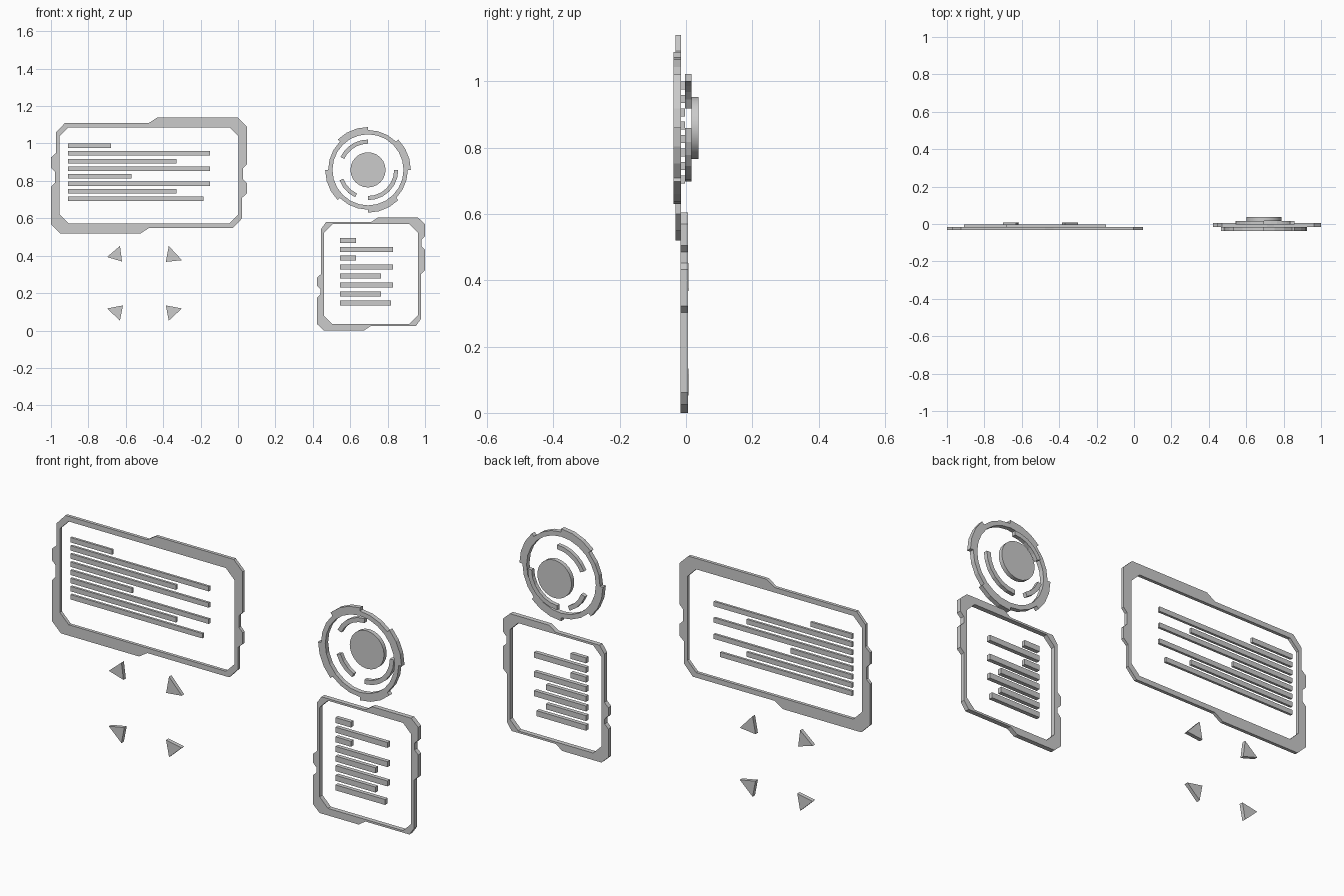
import bpy, bmesh
from math import sin, cos, radians
from mathutils import Vector

if "Cube" in bpy.data.objects:
    bpy.data.objects.remove(bpy.data.objects["Cube"])


def plate(name, loops, y0, y1, smooth=False):
    """Flat part: nested (x, z) outlines filled and extruded from y0 to y1."""
    bm = bmesh.new()
    edges = []
    for loop in loops:
        vs = [bm.verts.new((x, y0, z)) for x, z in loop]
        edges += [bm.edges.new((vs[i - 1], vs[i])) for i in range(len(vs))]
    bmesh.ops.triangle_fill(bm, edges=edges, use_beauty=True, normal=(0, -1, 0))
    ext = bmesh.ops.extrude_face_region(bm, geom=bm.faces[:], use_keep_orig=True)
    moved = [g for g in ext["geom"] if isinstance(g, bmesh.types.BMVert)]
    bmesh.ops.translate(bm, verts=moved, vec=Vector((0, y1 - y0, 0)))
    bmesh.ops.recalc_face_normals(bm, faces=bm.faces[:])
    me = bpy.data.meshes.new(name)
    bm.to_mesh(me)
    bm.free()
    ob = bpy.data.objects.new(name, me)
    bpy.context.collection.objects.link(ob)
    if smooth:
        bpy.context.view_layer.objects.active = ob
        ob.select_set(True)
        bpy.ops.object.shade_smooth_by_angle(angle=radians(30))
        ob.select_set(False)
    return ob


def chamfered(cx, cz, w, h, c):
    q = [(-w, h - c), (-w + c, h), (w - c, h), (w, h - c)]
    return [(cx + s * x, cz + s * z) for s in (1, -1) for x, z in q]


def frame(name, centre, half, notches, inner, y0, y1):
    """Each half is the other turned 180 degrees, apart from the notch height."""
    cx, cz = centre
    outer = []
    for s, (hi, lo) in zip((1, -1), notches):
        pts = half[0] + [(half[0][-1][0], hi), (half[0][-1][0] - .02, hi - .02),
                         (half[0][-1][0] - .02, lo + .02), (half[0][-1][0], lo)] + half[1]
        outer += [(cx + s * x, cz + s * z) for x, z in pts]
    plate(name, [outer, chamfered(cx, cz, *inner)], y0, y1)


def text_bars(name, x0, ends, z_top, pitch, h, y0, y1):
    for i, x1 in enumerate(ends):
        z = z_top - i * pitch
        plate(f"{name}_{i + 1}", [[(x0, z - h / 2), (x1, z - h / 2),
                                   (x1, z + h / 2), (x0, z + h / 2)]], y0, y1)


DIAL = (.695, .859)


def arc(r, a0, a1, n):
    return [(DIAL[0] + r * cos(radians(a0 + (a1 - a0) * i / n)),
             DIAL[1] + r * sin(radians(a0 + (a1 - a0) * i / n))) for i in range(n + 1)]


# wide panel frame and its lines
frame("wide_panel_frame", (-.476, .829),
      ([(-.449, .281), (0, .281), (.045, .31), (.474, .31), (.523, .262)],
       [(.523, -.097), (.497, -.12), (.497, -.23)]),
      [(.059, -.04), (.059, -.04)], (.479, .256, .048), -.031, -.015)
text_bars("wide_panel_bar", -.909, [-.68, -.15, -.33, -.15, -.57, -.15, -.33, -.185],
          .987, .0404, .024, -.015, -.003)

# tall panel frame and its lines
frame("tall_panel_frame", (.711, .302),
      ([(-.241, .277), (0, .277), (.037, .302), (.251, .302), (.289, .267)],
       [(.289, .02), (.267, 0), (.267, -.24)]),
      [(.203, .13), (.126, .061)], (.251, .267, .045), -.017, .006)
text_bars("tall_panel_bar", .545, [.63, .83, .63, .83, .765, .83, .765, .817],
          .482, .0477, .027, -.015, .005)

# dial: stepped outer ring, inner arcs, centre disc
ring = []
for k in range(4):
    ring += arc(.229, k * 90, k * 90 + 45, 3) + arc(.213, k * 90 + 45, k * 90 + 90, 3)
plate("dial_ring", [ring, arc(.19, 0, 345, 23)], -.038, -.015)
for i, (a0, a1, n) in enumerate([(90, 155, 5), (200, 245, 3), (270, 360, 6)]):
    plate(f"dial_arc_{i + 1}", [arc(.162, a0, a1, n) + arc(.14, a1, a0, n)], -.003, .017)
plate("dial_disc", [arc(.094, 0, 345, 23)], .017, .038, smooth=True)

# four corner arrows
arrows = [[(-.70, .393), (-.631, .452), (-.62, .369)], [(-.37, .452), (-.30, .376), (-.386, .367)],
          [(-.70, .118), (-.615, .134), (-.631, .053)], [(-.386, .134), (-.30, .118), (-.37, .053)]]
for i, tri in enumerate(arrows):
    plate(f"corner_arrow_{i + 1}", [tri], -.012, .007)
